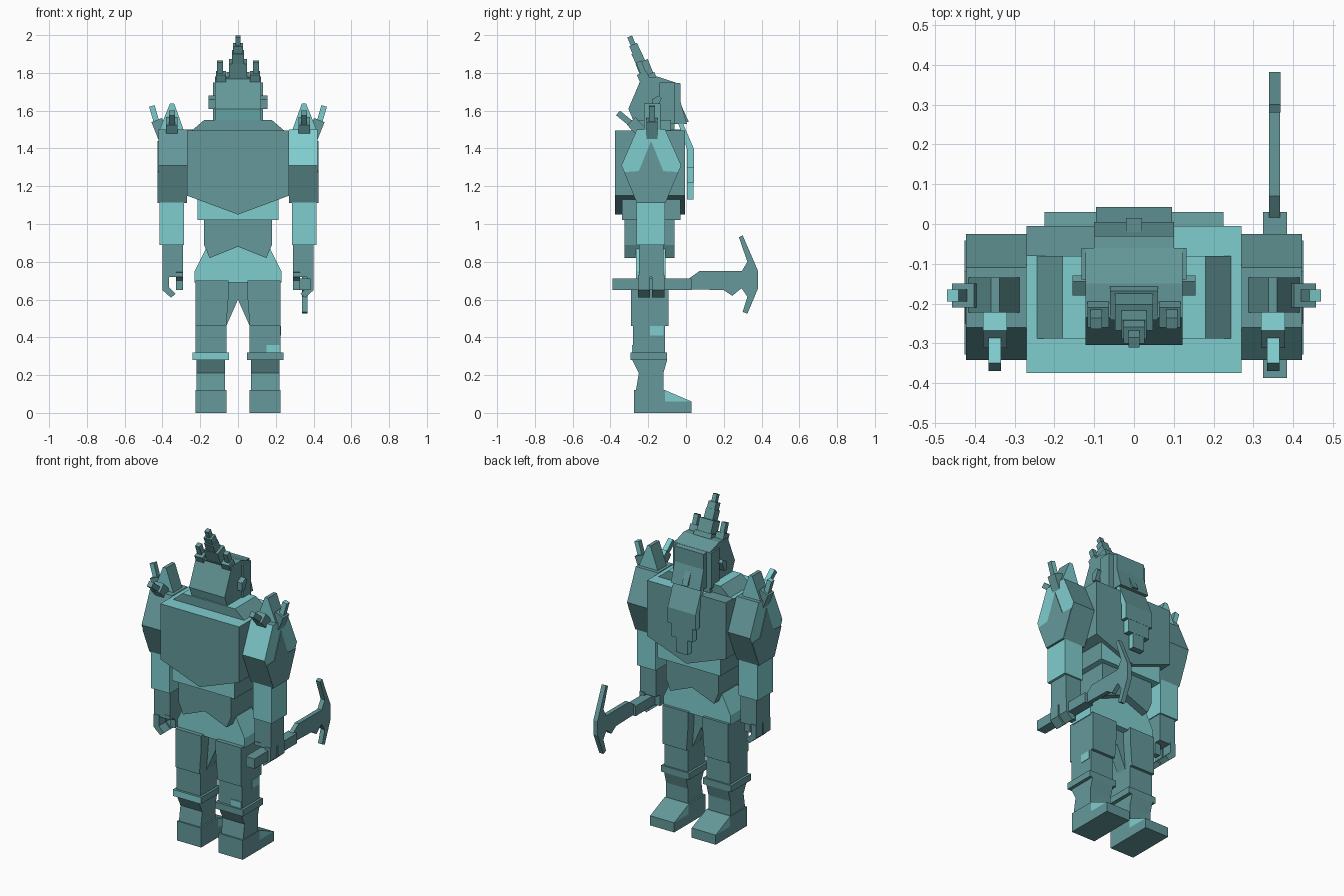
import bpy, bmesh
from mathutils import Vector

cube = bpy.data.objects.get("Cube")
if cube:
    bpy.data.objects.remove(cube, do_unlink=True)


def material(name, rgb):
    m = bpy.data.materials.new(name)
    m.use_nodes = True
    m.diffuse_color = (*rgb, 1)
    m.node_tree.nodes["Principled BSDF"].inputs["Base Color"].default_value = (*rgb, 1)
    return m


DARK = material("dark teal", (0.128, 0.315, 0.322))
LIGHT = material("light teal", (0.215, 0.61, 0.62))


def finish(name, bm, mat, accent=None):
    """Make an object; accent(normal, centre) picks faces in the other colour."""
    bmesh.ops.recalc_face_normals(bm, faces=bm.faces)
    bm.normal_update()
    me = bpy.data.meshes.new(name)
    me.materials.append(mat)
    me.materials.append(LIGHT if mat == DARK else DARK)
    if accent:
        for f in bm.faces:
            f.material_index = int(accent(f.normal, f.calc_center_median()))
    bm.to_mesh(me)
    bm.free()
    ob = bpy.data.objects.new(name, me)
    bpy.context.collection.objects.link(ob)
    return ob


def prism(name, axis, pts, a, b, mat=DARK, accent=None):
    """Extrude a profile (y,z) along x, or (x,z) along y."""
    bm = bmesh.new()
    place = (lambda p, t: (t, p[0], p[1])) if axis == "x" else (lambda p, t: (p[0], t, p[1]))
    ends = [[bm.verts.new(place(p, t)) for p in pts] for t in (a, b)]
    for e in ends:
        bm.faces.new(e)
    n = len(pts)
    for i in range(n):
        j = (i + 1) % n
        bm.faces.new((ends[0][i], ends[0][j], ends[1][j], ends[1][i]))
    return finish(name, bm, mat, accent)


def box(name, x, y, z, mat=DARK, accent=None):
    pts = [(y[0], z[0]), (y[1], z[0]), (y[1], z[1]), (y[0], z[1])]
    return prism(name, "x", pts, x[0], x[1], mat, accent)


def bar(name, p, q, w, d=None, mat=DARK, accent=None):
    """Square bar between two points; accent uses the bar's own axes."""
    p, q = Vector(p), Vector(q)
    bm = bmesh.new()
    bmesh.ops.create_cube(bm, size=1)
    bmesh.ops.scale(bm, vec=(w, d or w, (q - p).length), verts=bm.verts)
    ob = finish(name, bm, mat, accent)
    ob.rotation_mode = "QUATERNION"
    ob.rotation_quaternion = Vector((0, 0, 1)).rotation_difference(q - p)
    ob.location = (p + q) / 2
    return ob


def mirror(pts):
    """Complete a half profile across x = 0."""
    return pts + [(-x, z) for x, z in reversed(pts) if x > 0]


def upward(n, c):
    return n.z > 0.5


def sideways(n, c):
    return abs(n.x) > 0.5


# Legs, arms and shoulder armour, repeated on both sides
for s, side in ((1, "left"), (-1, "right")):
    def span(a, b):
        return (s * a, s * b)

    box(side + "_boot_sole", span(.06, .225), (-.275, .03), (0, .06))
    box(side + "_boot_ankle", span(.06, .225), (-.275, -.11), (.06, .12))
    prism(side + "_boot_instep", "x", [(-.11, .06), (.03, .06), (-.11, .12)],
          *span(.06, .225), DARK, sideways)
    prism(side + "_calf", "x", [(-.265, .12), (-.12, .12), (-.12, .21), (-.1, .28),
                                (-.285, .28), (-.25, .21)], *span(.07, .22))
    box(side + "_knee_band", span(.048, .24), (-.295, -.1), (.28, .32), DARK,
        lambda n, c: n.y < -.5 and c.x < 0)
    box(side + "_thigh", span(.062, .225), (-.28, -.11), (.32, .47))
    prism(side + "_shorts_leg", "y", [(s * .225, .46), (s * .225, .7), (s * .05, .7),
                                      (s * .05, .62), (s * .062, .46)], -.29, -.092)
    prism(side + "_inner_leg", "y", [(0, .6), (s * .062, .46), (s * .062, .7), (0, .7)],
          -.22, -.15)

    # Sleeve, widest at its middle, with a peaked dark panel
    prism(side + "_upper_sleeve", "x", [(-.26, 1.11), (-.11, 1.11), (-.025, 1.31), (-.11, 1.5),
                                        (-.26, 1.5), (-.342, 1.31)], *span(.27, .422), DARK,
          lambda n, c: abs(n.x) > .5 or (s > 0 and n.y < -.3 and n.z > .2))
    prism(side + "_sleeve_panel", "x", [(-.185, 1.44), (-.25, 1.28), (-.328, 1.275),
                                        (-.26, 1.112), (-.11, 1.112), (-.042, 1.275),
                                        (-.12, 1.28)], *span(.42, .426))
    box(side + "_forearm", span(.285, .415), (-.262, -.11), (.89, 1.15), LIGHT)
    box(side + "_wrist", span(.29, .4), (-.25, -.12), (.72, .9))

    # Hand: thumb with a sloping root, plus two hooked fingers
    prism(side + "_thumb", "x", [(-.252, .745), (-.2, .7), (-.2, .65), (-.16, .65),
                                 (-.16, .745)], *span(.29, .328))
    for y in (-.255, -.18):
        prism(side + "_finger", "y", [(s * .4, .73), (s * .4, .65), (s * .355, .61),
                                      (s * .33, .63), (s * .365, .665), (s * .365, .73)],
              y, y + .065)

    # Shoulder crest and spikes
    prism(side + "_shoulder_crest", "y", [(s * .285, 1.49), (s * .42, 1.49),
                                          (s * .36, 1.638), (s * .338, 1.638)],
          -.222, -.135, DARK, lambda n, c: abs(n.y) > .5)
    bar(side + "_outer_spike_base", (s * .39, -.18, 1.45), (s * .43, -.18, 1.55), .06)
    bar(side + "_outer_spike", (s * .42, -.18, 1.5), (s * .456, -.18, 1.625), .03,
        mat=LIGHT, accent=sideways)
    bar(side + "_rear_spike_base", (s * .35, -.225, 1.475), (s * .35, -.29, 1.545), .06,
        mat=LIGHT, accent=lambda n, c: abs(n.x) > .5 or n.z > .5)
    bar(side + "_rear_spike", (s * .35, -.265, 1.51), (s * .35, -.36, 1.588), .032,
        mat=LIGHT, accent=lambda n, c: abs(n.x) > .5 or n.z > .5)

    # Ears and side tufts
    prism(side + "_ear", "x", [(-.18, 1.61), (-.155, 1.61), (-.13, 1.665),
                               (-.145, 1.68), (-.18, 1.66)], *span(.12, .155))
    bar(side + "_tuft_base", (s * .09, -.2, 1.72), (s * .09, -.235, 1.8), .055)
    bar(side + "_tuft", (s * .095, -.22, 1.78), (s * .095, -.25, 1.86), .03)

# Worn patches on the left thigh
box("thigh_rear_patch", (.15, .22), (-.285, -.279), (.32, .36), LIGHT)
box("thigh_side_patch", (.22, .228), (-.19, -.12), (.41, .46), LIGHT)

# Hips, waist and tunic
prism("pelvis", "y", mirror([(0, .69), (.23, .69), (.23, .75), (.165, .88)]),
      -.264, -.108, LIGHT)
prism("tunic_skirt", "y", mirror([(0, .88), (.15, .82), (.18, .89), (.18, 1.03)]), -.325, -.06)
box("waist_band", (-.215, .215), (-.34, -.03), (1.02, 1.2), LIGHT, sideways)
prism("chest", "y", mirror([(0, 1.05), (.27, 1.15), (.27, 1.495)]), -.375, -.005, DARK, upward)
box("chest_top_patch", (-.27, -.1), (-.08, -.005), (1.493, 1.499))
prism("collar", "y", mirror([(.25, 1.49), (.18, 1.55)]), -.288, -.08, DARK,
      lambda n, c: n.z > .9)

# Head and face
prism("skull", "x", [(-.25, 1.48), (-.06, 1.5), (-.06, 1.75), (-.15, 1.78),
                     (-.235, 1.775), (-.305, 1.61)], -.122, .122, DARK,
      lambda n, c: n.y < -.3 and n.z < -.2)
box("cheek_mask", (-.132, .132), (-.14, -.06), (1.53, 1.75))
prism("face", "x", [(-.07, 1.53), (.005, 1.53), (-.03, 1.65), (-.03, 1.745), (-.07, 1.75)],
      -.1, .1)
prism("nose", "x", [(-.04, 1.66), (-.04, 1.54), (.015, 1.54)], -.02, .02)

# Beard, hanging in steps
prism("beard_top", "x", [(-.04, 1.53), (-.015, 1.53), (.043, 1.395), (.043, 1.3),
                         (.004, 1.3), (.004, 1.4)], -.096, .096, DARK, sideways)
box("beard_middle", (-.075, .075), (.004, .042), (1.22, 1.31), DARK, sideways)
box("beard_tip", (-.04, .04), (.004, .041), (1.13, 1.23), DARK, sideways)

# Crest of hair, leaning back
bar("crest_root", (0, -.18, 1.73), (0, -.205, 1.79), .12, .08)
bar("crest_lower", (0, -.195, 1.76), (0, -.235, 1.86), .095, .07)
bar("crest_middle", (0, -.215, 1.8), (0, -.265, 1.91), .062, .052)
bar("crest_upper", (0, -.24, 1.86), (0, -.28, 1.95), .052, .045)
bar("crest_tip", (0, -.26, 1.9), (0, -.298, 1.993), .027)

# Pickaxe
box("pickaxe_grip", (.325, .385), (-.388, .03), (.65, .712))
prism("pickaxe_shaft", "x", [(0, .655), (.2, .65), (.245, .62), (.3, .665), (.31, .75),
                             (.07, .75), (0, .7)], .34, .367)
prism("pickaxe_head", "x", [(.28, .93), (.3, .94), (.382, .75), (.382, .66), (.325, .525),
                            (.3, .535), (.325, .615), (.295, .66), (.295, .75), (.325, .8)],
      .339, .368)
